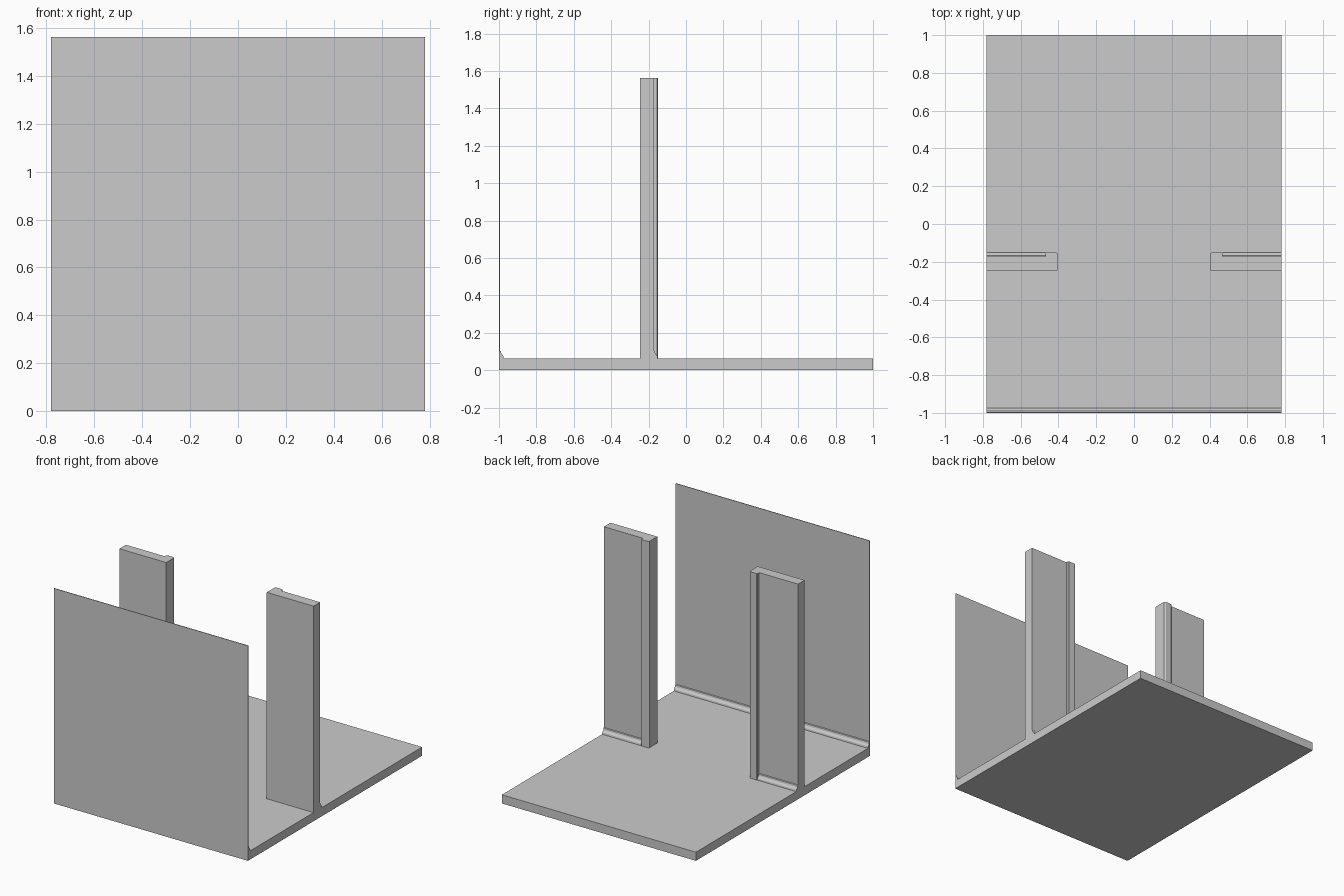
import bpy

if "Cube" in bpy.data.objects:
    bpy.data.objects.remove(bpy.data.objects["Cube"])

HALF_W, FLOOR_TOP, TOP = 0.78, 0.063, 1.563


def prism(name, profile, axis, start, end):
    """Extrude a 2D profile along x (profile = y,z) or z (profile = x,y)."""
    def point(p, t):
        return (t, p[0], p[1]) if axis == 'x' else (p[0], p[1], t)
    n = len(profile)
    verts = [point(p, t) for t in (start, end) for p in profile]
    faces = [tuple(range(n))[::-1], tuple(range(n, 2 * n))]
    faces += [(i, (i + 1) % n, (i + 1) % n + n, i + n) for i in range(n)]
    mesh = bpy.data.meshes.new(name)
    mesh.from_pydata(verts, [], faces)
    ob = bpy.data.objects.new(name, mesh)
    bpy.context.collection.objects.link(ob)
    return ob


def box(name, x0, x1, y0, y1, z0, z1):
    return prism(name, [(x0, y0), (x1, y0), (x1, y1), (x0, y1)], 'z', z0, z1)


def skirting(name, wall_y, x0, x1):
    # Stepped, sloped cross-section sitting against a wall face
    section = [(0, 0), (0.021, 0), (0.019, 0.012), (0.008, 0.026), (0.005, 0.038), (0, 0.042)]
    return prism(name, [(wall_y + y, FLOOR_TOP + z) for y, z in section], 'x', x0, x1)


def mirror_x(ob):
    mod = ob.modifiers.new("Mirror", 'MIRROR')
    mod.use_axis[0] = True


# Floor slab
box("floor", -HALF_W, HALF_W, -1, 1, 0, FLOOR_TOP)

# Thin full-width wall with its skirting
box("end_wall", -HALF_W, HALF_W, -1, -0.995, FLOOR_TOP, TOP)
skirting("end_wall_skirting", -0.995, -HALF_W, HALF_W)

# Partition walls either side of the opening
IN, FACE, FRONT = 0.404, -0.172, -0.247
mirror_x(box("partition_wall", IN, HALF_W, FRONT, FACE, FLOOR_TOP, TOP))
mirror_x(skirting("partition_skirting", FACE, 0.468, HALF_W))

# Chamfered casing beside the opening
casing = [(IN, FACE), (0.468, FACE), (0.468, -0.155), (0.462, -0.15),
          (0.414, -0.15), (IN, -0.156)]
mirror_x(prism("opening_casing", casing, 'z', FLOOR_TOP, TOP))

# Consistent outward normals
import bmesh
for ob in bpy.context.collection.objects:
    bm = bmesh.new()
    bm.from_mesh(ob.data)
    bmesh.ops.recalc_face_normals(bm, faces=bm.faces)
    bm.to_mesh(ob.data)
    bm.free()
